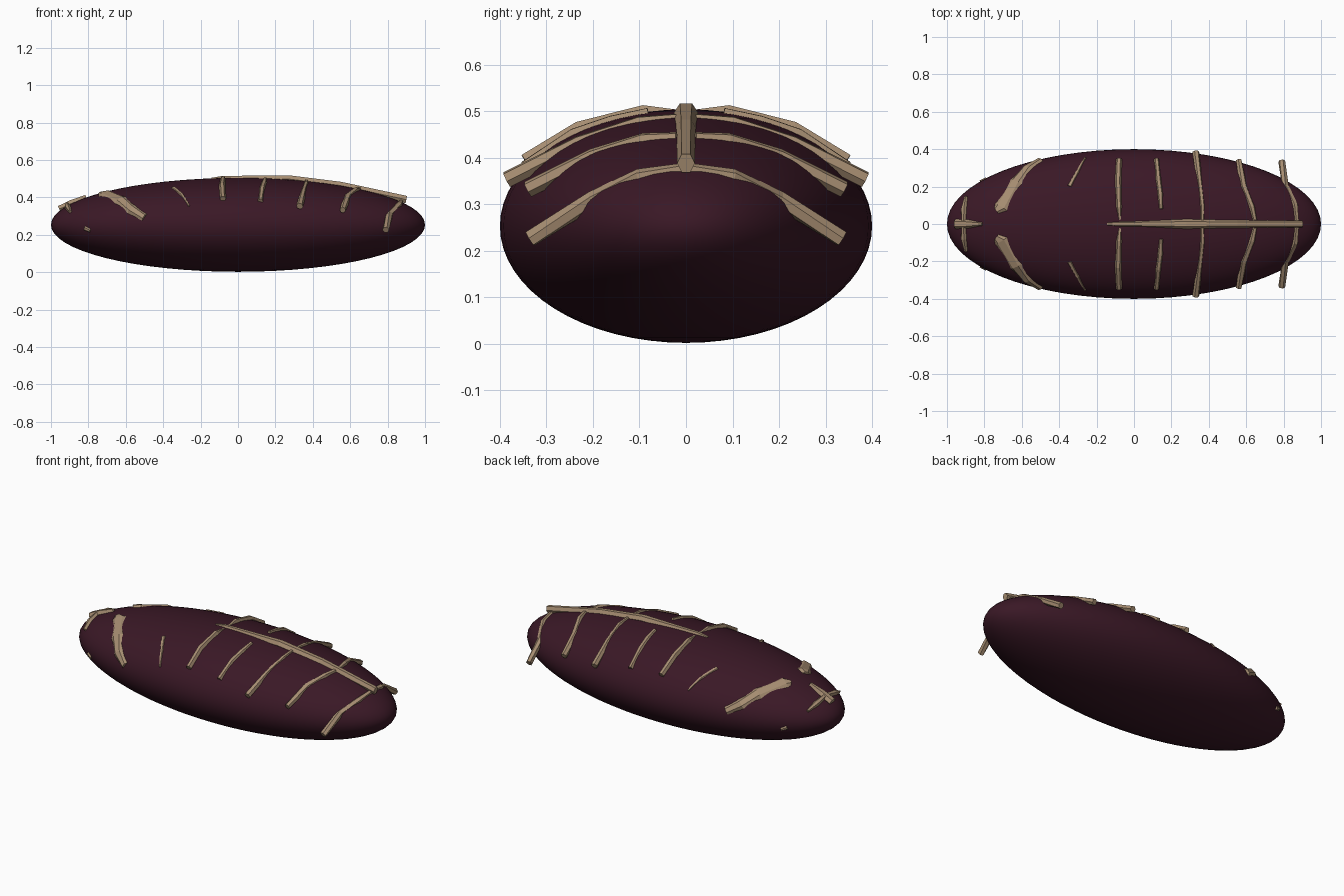
import bpy, bmesh, math
from mathutils import Vector


def material(name, rgb):
    m = bpy.data.materials.new(name)
    m.diffuse_color = (*rgb, 1)
    return m


shell_mat = material("dark_shell", (0.042, 0.009, 0.019))
bone_mat = material("bone", (0.38, 0.265, 0.165))


def surface(x, y):
    # height of the body's upper surface
    return 0.253 + 0.251 * math.sqrt(max(0, 1 - x * x - (y / 0.4) ** 2))


def sweep(name, pts, height=0.016, sides=6):
    # faceted strip through points (x, y, centre z, half width)
    bm = bmesh.new()
    rings = []
    path = [Vector(p[:3]) for p in pts]
    for i, p in enumerate(path):
        t = (path[min(i + 1, len(path) - 1)] - path[max(i - 1, 0)]).normalized()
        n = Vector((p.x, p.y / 0.16, (p.z - 0.25) / 0.063)).normalized()
        side = t.cross(n).normalized()
        up = side.cross(t).normalized()
        ring = []
        for k in range(sides):
            a = 2 * math.pi * k / sides
            ring.append(bm.verts.new(p + side * math.cos(a) * pts[i][3]
                                     + up * math.sin(a) * height * 1.15))
        rings.append(ring)
    for a, b in zip(rings, rings[1:]):
        for k in range(sides):
            j = (k + 1) % sides
            bm.faces.new((a[k], a[j], b[j], b[k]))
    bm.faces.new(rings[0])
    bm.faces.new(rings[-1])
    bmesh.ops.recalc_face_normals(bm, faces=bm.faces)
    me = bpy.data.meshes.new(name)
    bm.to_mesh(me)
    bm.free()
    me.materials.append(bone_mat)
    ob = bpy.data.objects.new(name, me)
    bpy.context.collection.objects.link(ob)
    return ob


def pair(name, pts, height=0.016):
    # strip mirrored across the centre line
    ob = sweep(name, pts, height)
    mod = ob.modifiers.new("mirror", "MIRROR")
    mod.use_axis = (False, True, False)
    mod.use_clip = False
    return ob


def hugging(pts, lift=0.0):
    return [(x, y, surface(x, y) + lift, w) for x, y, w in pts]


# body
bpy.ops.mesh.primitive_uv_sphere_add(segments=64, ring_count=32, location=(0, 0, 0.253))
body = bpy.context.object
body.name = "body"
body.scale = (1, 0.4, 0.251)
body.data.materials.append(shell_mat)
bpy.ops.object.shade_smooth()

# spine ridge and snout ridge
sweep("spine", [(-0.14, 0, 0.485, 0.012), (-0.08, 0, 0.495, 0.015), (0.28, 0, 0.497, 0.026),
                (0.55, 0, 0.463, 0.021), (0.90, 0, 0.388, 0.019)], 0.02)
sweep("snout_ridge", [(-0.955, 0, 0.337, 0.026), (-0.89, 0, 0.368, 0.024),
                      (-0.81, 0, 0.396, 0.01)], 0.018)

# ribs, front to back
pair("rib_1", [(-0.075, 0.025, 0.488, 0.01), (-0.08, 0.09, 0.497, 0.015),
               (-0.085, 0.23, 0.462, 0.017), (-0.08, 0.345, 0.392, 0.016)])
pair("rib_2", [(0.145, 0.08, 0.492, 0.011), (0.14, 0.16, 0.475, 0.017),
               (0.13, 0.24, 0.448, 0.016), (0.12, 0.345, 0.378, 0.014)], 0.015)
pair("rib_3", [(0.365, 0.02, 0.478, 0.012), (0.365, 0.10, 0.472, 0.014),
               (0.35, 0.23, 0.43, 0.015), (0.33, 0.385, 0.353, 0.019)])
pair("rib_4", [(0.645, 0.02, 0.438, 0.014), (0.63, 0.09, 0.436, 0.017),
               (0.585, 0.20, 0.402, 0.021), (0.56, 0.34, 0.332, 0.016)])
pair("rib_5", [(0.87, 0, 0.372, 0.014), (0.86, 0.10, 0.358, 0.019),
               (0.81, 0.20, 0.31, 0.02), (0.79, 0.335, 0.226, 0.019)])

# small side mark and broad brow
pair("side_mark", hugging([(-0.345, 0.2, 0.015), (-0.30, 0.28, 0.012), (-0.26, 0.35, 0.006)], -0.006), 0.012)
pair("brow", hugging([(-0.735, 0.07, 0.02), (-0.71, 0.09, 0.04), (-0.63, 0.225, 0.036),
                      (-0.57, 0.3, 0.03), (-0.50, 0.34, 0.022)], -0.002), 0.013)

# nose cross bars and tiny cheek marks
pair("nose_bar", hugging([(-0.91, 0.01, 0.012), (-0.91, 0.08, 0.017), (-0.895, 0.145, 0.007)], 0.002), 0.014)
pair("cheek_mark", [(-0.82, 0.226, 0.235, 0.012), (-0.79, 0.24, 0.222, 0.01)], 0.008)
